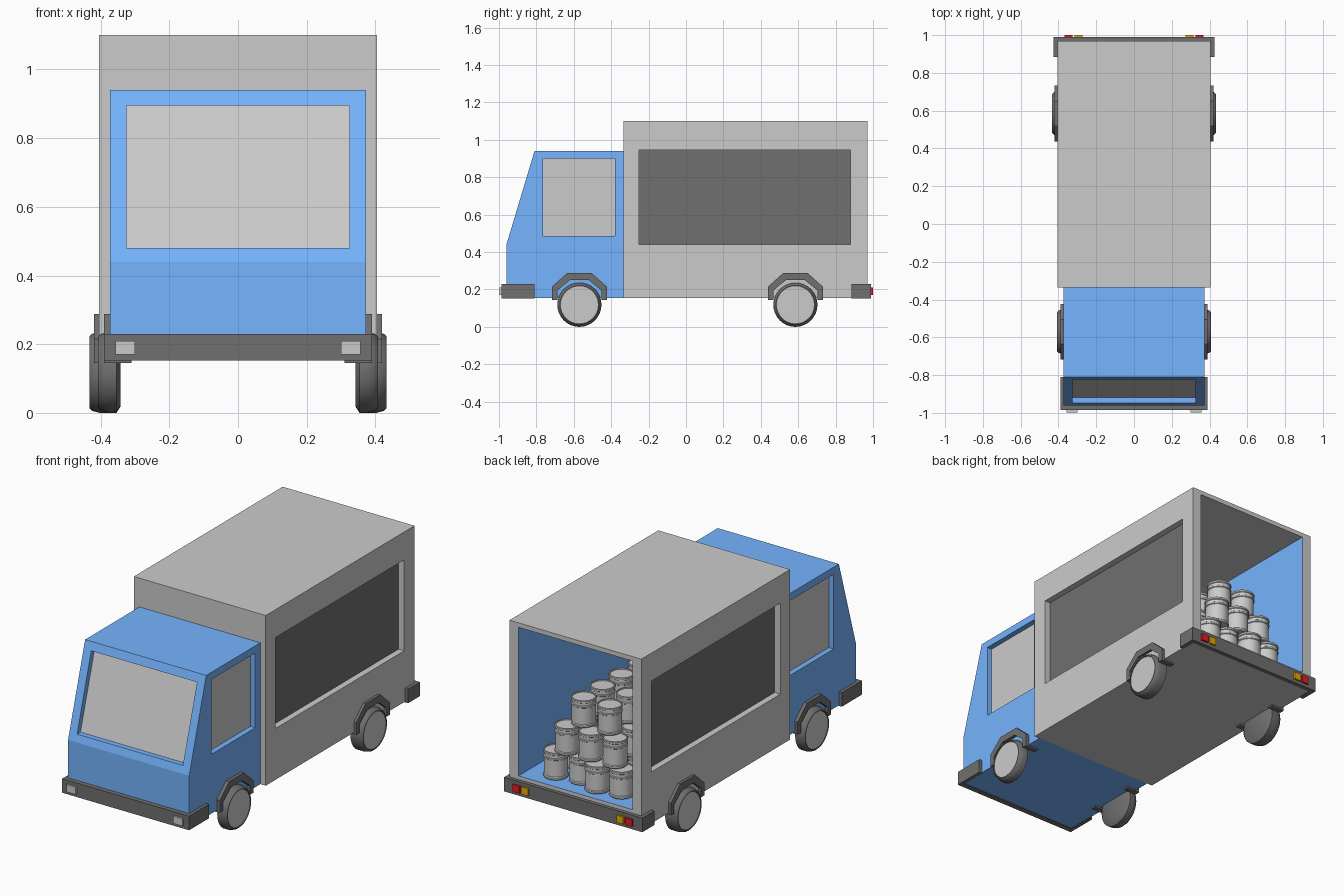
import bpy, bmesh, math
from mathutils import Matrix

if "Cube" in bpy.data.objects:
    bpy.data.objects.remove(bpy.data.objects["Cube"])


def material(name, rgb):
    m = bpy.data.materials.new(name)
    m.diffuse_color = (*rgb, 1)
    m.use_nodes = True
    m.node_tree.nodes["Principled BSDF"].inputs["Base Color"].default_value = m.diffuse_color
    return m


GREY = material("grey", (0.8, 0.8, 0.8))
BLUE = material("blue", (0.18, 0.46, 1.0))
DARK = material("dark_grey", (0.16, 0.16, 0.16))
RED = material("red", (0.8, 0.01, 0.02))
AMBER = material("amber", (0.8, 0.42, 0.0))


def finish(name, bm, mat):
    bmesh.ops.recalc_face_normals(bm, faces=bm.faces)
    me = bpy.data.meshes.new(name)
    bm.to_mesh(me)
    bm.free()
    ob = bpy.data.objects.new(name, me)
    bpy.context.collection.objects.link(ob)
    me.materials.append(mat)
    return ob


def prism(name, pts, lo, hi, axis, mat=GREY):
    """Extrude a profile: (y, z) points along x, or (x, y) points along z."""
    bm = bmesh.new()
    put = (lambda p, h: (h, *p)) if axis == "x" else (lambda p, h: (*p, h))
    a = [bm.verts.new(put(p, lo)) for p in pts]
    b = [bm.verts.new(put(p, hi)) for p in pts]
    bm.faces.new(a)
    bm.faces.new(b)
    for i in range(len(pts)):
        j = (i + 1) % len(pts)
        bm.faces.new((a[i], a[j], b[j], b[i]))
    return finish(name, bm, mat)


def box(name, x, y, z, mat=GREY):
    pts = [(x[0], y[0]), (x[1], y[0]), (x[1], y[1]), (x[0], y[1])]
    return prism(name, pts, z[0], z[1], "z", mat)


def lathe(name, profile, mat, matrix, n=32):
    """Revolve (radius, height) points about z, then place with matrix."""
    bm = bmesh.new()
    rings = []
    for r, h in profile:
        if r == 0:
            rings.append([bm.verts.new((0, 0, h))] * n)
        else:
            rings.append([bm.verts.new((r * math.cos(t), r * math.sin(t), h))
                          for t in (2 * math.pi * k / n for k in range(n))])
    for a, b in zip(rings, rings[1:]):
        for i in range(n):
            j = (i + 1) % n
            bm.faces.new(list(dict.fromkeys((a[i], a[j], b[j], b[i]))))
    ob = finish(name, bm, mat)
    ob.matrix_world = matrix
    smooth(ob)
    return ob


def smooth(ob):
    bpy.ops.object.select_all(action="DESELECT")
    ob.select_set(True)
    bpy.context.view_layer.objects.active = ob
    bpy.ops.object.shade_smooth_by_angle(angle=math.radians(35))


def cut(ob, cutter):
    mod = ob.modifiers.new("cut", "BOOLEAN")
    mod.operation, mod.solver, mod.object = "DIFFERENCE", "EXACT", cutter
    bpy.context.view_layer.objects.active = ob
    bpy.ops.object.modifier_apply(modifier=mod.name)
    bpy.data.objects.remove(cutter)


def paint(ob, mat, test):
    ob.data.materials.append(mat)
    for p in ob.data.polygons:
        if test(p.center, p.normal):
            p.material_index = len(ob.data.materials) - 1


# Cargo box: open at the back, recessed dark side panels, blue lining
cargo = box("cargo_box", (-.405, .405), (-.335, .97), (.155, 1.10))
cut(cargo, box("cutter", (-.35, .35), (-.28, 1.1), (.25, 1.075)))
for s in (-1, 1):
    cut(cargo, box("cutter", sorted((s * .37, s * .6)), (-.25, .88), (.44, .945)))
paint(cargo, BLUE, lambda c, n: abs(c.x) < .352 and -.29 < c.y < .96
      and .24 < c.z < 1.07)
paint(cargo, DARK, lambda c, n: abs(n.x) > .9 and .365 < abs(c.x) < .375)

# Cab: sloped front with recessed windows
cab = prism("cab", [(-.335, .155), (-.96, .155), (-.96, .44), (-.81, .94),
                    (-.335, .94)], -.372, .372, "x", BLUE)
front_y = lambda z: -.96 + (z - .44) * .3
cut(cab, prism("cutter", [(front_y(.48) + .03, .48), (front_y(.895) + .03, .895),
                          (-1.1, .895), (-1.1, .48)], -.325, .325, "x", BLUE))
for s in (-1, 1):
    cut(cab, box("cutter", sorted((s * .342, s * .6)), (-.765, -.38), (.485, .9), BLUE))
paint(cab, GREY, lambda c, n: (abs(n.x) > .9 and .338 < abs(c.x) < .346)
      or (abs(c.x) < .1 and n.y < -.9 and .6 < c.z < .8
          and c.y > front_y(c.z) + .02))

# Wrap-around bumpers
def bumper(name, w, outer, inner, end, w_in):
    prism(name, [(-w, outer), (w, outer), (w, end), (w_in, end), (w_in, inner),
                 (-w_in, inner), (-w_in, end), (-w, end)], .152, .23, "z", DARK)


bumper("front_bumper", .39, -.986, -.955, -.81, .368)
bumper("rear_bumper", .425, .99, .965, .885, .40)

# Lights, both sides
for s, side in ((-1, "left"), (1, "right")):
    for name, x0, x1, y, mat in (("headlight", .30, .357, (-.997, -.98), GREY),
                                 ("tail_light", .325, .367, (.985, 1.0), RED),
                                 ("turn_light", .272, .314, (.985, 1.0), AMBER)):
        box(f"{side}_{name}", sorted((s * x0, s * x1)), y, (.17, .21), mat)

# Wheels and faceted wheel arches
outer = [(-.147, .145), (-.147, .215), (-.065, .288), (.065, .288), (.147, .215), (.147, .145)]
inner = [(.118, .145), (.118, .195), (.05, .25), (-.05, .25), (-.118, .195), (-.118, .145)]
for end, y, x_in, x_out, arch in (("front", -.57, .342, .407, (.31, .39)),
                                  ("rear", .585, .352, .433, (.34, .42))):
    w = x_out - x_in
    for s, side in ((-1, "left"), (1, "right")):
        m = Matrix.Translation((s * x_in, y, .118)) @ Matrix.Rotation(s * math.pi / 2, 4, "Y")
        lathe(f"{end}_{side}_tyre", [(0, 0), (.10, 0), (.118, .012), (.118, w - .03),
                                     (.112, w - .008), (.104, w), (.10, w), (.10, w - .008),
                                     (0, w - .008)], DARK, m)
        lathe(f"{end}_{side}_hub", [(0, w - .01), (.099, w - .01), (.099, w - .003),
                                    (0, w - .003)], GREY, m)
        prism(f"{end}_{side}_arch", [(y + a, z) for a, z in outer + inner],
              s * arch[0], s * arch[1], "x", DARK)

# Stacked drums: rows of 4, 3 and 2 with rims and hoops
drum = [(0, 0), (.062, 0), (.065, .004), (.065, .013), (.061, .017), (.061, .108),
        (.065, .111), (.065, .118), (.061, .121), (.061, .135), (.065, .138),
        (.065, .147), (.062, .15), (.058, .15), (.058, .143), (0, .143)]
layers = [[(-.2, .85), (-.065, .87), (.06, .83), (.2, .855)],
          [(-.15, .835), (-.005, .84), (.137, .845)],
          [(-.085, .79), (.075, .79)]]
first = None
for row in range(4):
    for k, layer in enumerate(layers):
        for x, y in layer:
            m = Matrix.Translation((x, y - row * .166, .25 + k * .15))
            if first is None:
                first = lathe("drum", drum, GREY, m, 24)
            else:
                ob = bpy.data.objects.new("drum", first.data)
                bpy.context.collection.objects.link(ob)
                ob.matrix_world = m
